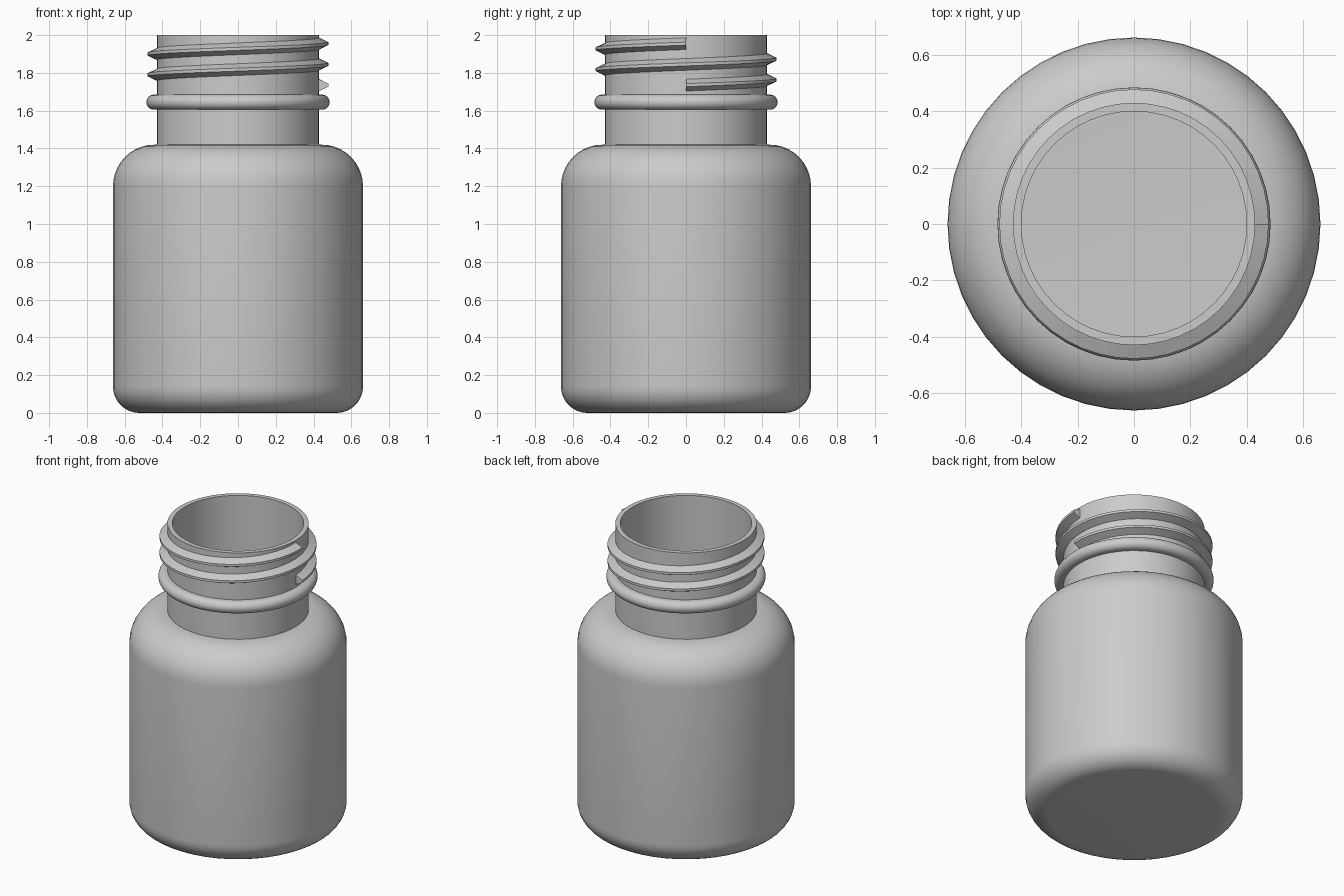
import bpy, bmesh
from math import sin, cos, pi, radians

if "Cube" in bpy.data.objects:
    bpy.data.objects.remove(bpy.data.objects["Cube"])

SEG = 48


def finish(name, bm):
    bmesh.ops.remove_doubles(bm, verts=bm.verts, dist=1e-5)
    bmesh.ops.recalc_face_normals(bm, faces=bm.faces)
    mesh = bpy.data.meshes.new(name)
    bm.to_mesh(mesh)
    bm.free()
    ob = bpy.data.objects.new(name, mesh)
    bpy.context.collection.objects.link(ob)
    bpy.ops.object.select_all(action='DESELECT')
    bpy.context.view_layer.objects.active = ob
    ob.select_set(True)
    bpy.ops.object.shade_smooth_by_angle(angle=radians(30))
    return ob


def arc(cr, cz, rad, a0, a1, n=10):
    """Points (radius, height) on an arc, angles in degrees."""
    return [(cr + rad * cos(radians(a0 + (a1 - a0) * i / n)),
             cz + rad * sin(radians(a0 + (a1 - a0) * i / n))) for i in range(n + 1)]


def lathe(name, profile, closed=False):
    bm = bmesh.new()
    verts = [bm.verts.new((r, 0, z)) for r, z in profile]
    pairs = list(zip(verts, verts[1:]))
    if closed:
        pairs.append((verts[-1], verts[0]))
    edges = [bm.edges.new(p) for p in pairs]
    bmesh.ops.spin(bm, geom=verts + edges, axis=(0, 0, 1), cent=(0, 0, 0),
                   angle=2 * pi, steps=SEG, use_duplicate=False)
    return finish(name, bm)


def helix(name, section, z0, pitch, turns):
    bm = bmesh.new()
    rings = []
    for i in range(SEG * turns + 1):
        a = 2 * pi * i / SEG
        rings.append([bm.verts.new((r * cos(a), r * sin(a), z0 + dz + pitch * i / SEG))
                      for r, dz in section])
    n = len(section)
    for p, q in zip(rings, rings[1:]):
        for j in range(n):
            k = (j + 1) % n
            bm.faces.new((p[j], p[k], q[k], q[j]))
    bm.faces.new(rings[0])
    bm.faces.new(rings[-1][::-1])
    return finish(name, bm)


# Hollow bottle: outer wall up to the lip, then the inner wall down to the floor
outer = ([(0, 0)] + arc(0.522, 0.14, 0.14, -90, 0)
         + arc(0.442, 1.20, 0.22, 0, 90) + [(0.43, 1.42), (0.43, 2.0)])
inner = ([(0.40, 2.0), (0.40, 1.39)] + arc(0.442, 1.20, 0.19, 90, 0)
         + arc(0.522, 0.14, 0.11, 0, -90) + [(0, 0.03)])
lathe("bottle", outer + inner)

# Rounded bead under the thread
lathe("neck_bead", [(0.42, 1.605)] + arc(0.445, 1.645, 0.04, -90, 90, 12)
      + [(0.42, 1.685)], closed=True)

# Two-turn screw thread
helix("screw_thread", [(0.42, -0.036), (0.478, -0.008), (0.478, 0.008), (0.42, 0.036)],
      1.735, 0.11, 2)
